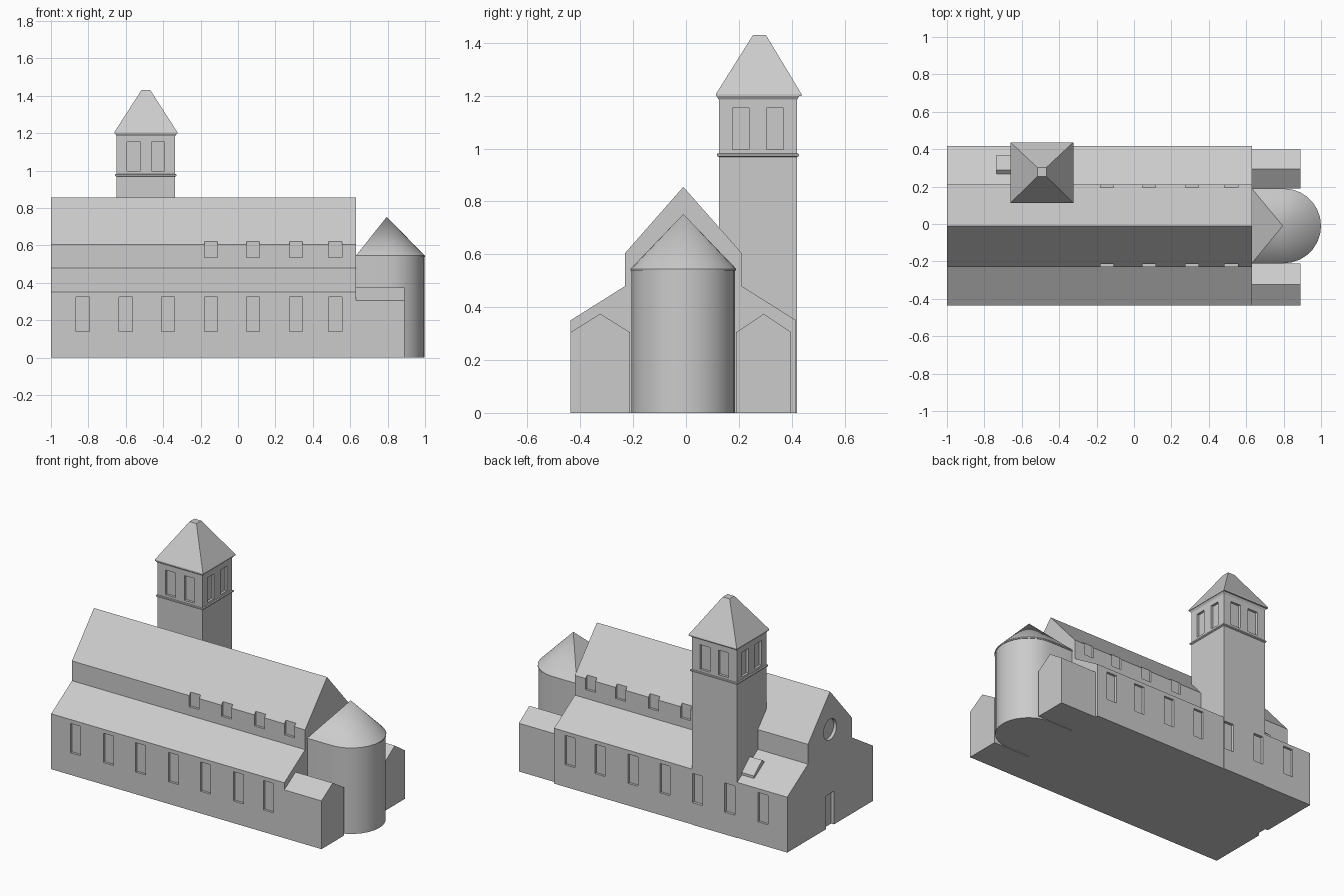
import bpy, bmesh, math

if "Cube" in bpy.data.objects:
    bpy.data.objects.remove(bpy.data.objects["Cube"])

stone = bpy.data.materials.new("grey stone")
stone.diffuse_color = (0.6, 0.6, 0.6, 1)
stone.use_nodes = True
stone.node_tree.nodes["Principled BSDF"].inputs["Base Color"].default_value = stone.diffuse_color
YC = -0.01          # axis of the nave


def make(name, verts, faces):
    me = bpy.data.meshes.new(name)
    me.from_pydata(verts, [], faces)
    bm = bmesh.new()
    bm.from_mesh(me)
    bmesh.ops.recalc_face_normals(bm, faces=bm.faces)
    bm.to_mesh(me)
    bm.free()
    me.materials.append(stone)
    ob = bpy.data.objects.new(name, me)
    bpy.context.collection.objects.link(ob)
    return ob


def loft(name, rings):
    """Skin a list of closed rings and cap both ends."""
    n = len(rings[0])
    verts = [p for r in rings for p in r]
    faces = [tuple(range(n)), tuple(range(len(verts) - n, len(verts)))]
    for k in range(len(rings) - 1):
        for i in range(n):
            j = (i + 1) % n
            faces.append((k * n + i, k * n + j, (k + 1) * n + j, (k + 1) * n + i))
    return make(name, verts, faces)


def extrude_x(name, profile, x0, x1):
    return loft(name, [[(x, y, z) for y, z in profile] for x in (x0, x1)])


def box(name, x0, x1, y0, y1, z0, z1):
    return extrude_x(name, [(y0, z0), (y1, z0), (y1, z1), (y0, z1)], x0, x1)


def cut(ob, cutters):
    for c in cutters:
        c.hide_render = True
        m = ob.modifiers.new("cut", 'BOOLEAN')
        m.operation = 'DIFFERENCE'
        m.solver = 'EXACT'
        m.object = c
    dg = bpy.context.evaluated_depsgraph_get()
    me = bpy.data.meshes.new_from_object(ob.evaluated_get(dg))
    ob.modifiers.clear()
    ob.data = me


# Nave and aisles: one basilica cross-section
half = [(0.427, 0), (0.427, 0.35), (0.22, 0.48), (0.22, 0.605)]
profile = [(YC + y, z) for y, z in half] + [(YC, 0.855)] + \
          [(YC - y, z) for y, z in reversed(half)]
nave = extrude_x("nave_and_aisles", profile, -1, 0.63)

# Bell tower with string course, flared cornice and truncated pyramid roof
levels = [(0, 0), (0.968, 0), (0.972, 0.007), (0.98, 0.007), (0.982, 0),
          (1.185, 0), (1.198, 0.008)]
TX, TY, HX, HY = -0.4925, 0.272, 0.157, 0.148


def rect(cx, cy, hx, hy, z):
    return [(cx - hx, cy - hy, z), (cx + hx, cy - hy, z),
            (cx + hx, cy + hy, z), (cx - hx, cy + hy, z)]


tower = loft("bell_tower", [rect(TX, TY, HX + o, HY + o, z) for z, o in levels])
loft("tower_roof", [rect(TX, 0.275, 0.168, 0.162, 1.198),
                    rect(TX, 0.275, 0.168, 0.162, 1.206),
                    rect(TX, 0.278, 0.024, 0.024, 1.43)])

# Window and door recesses
win_x = [-0.83, -0.6, -0.375, -0.145, 0.08, 0.31, 0.52]
W = 0.035
south, north, clerestory, belfry = [], [], [], []
for i, x in enumerate(win_x):
    south.append(box("cutter", x - W, x + W, -0.5, -0.422, 0.14, 0.325))
    north.append(box("cutter", x - W, x + W, 0.402, 0.5, 0.14, 0.325))
    if i > 2:
        for s in (-1, 1):
            a, b = sorted((YC + s * 0.205, YC + s * 0.26))
            clerestory.append(box("cutter", x - W, x + W, a, b, 0.535, 0.65))
door = box("cutter", -1.05, -0.98, YC - 0.04, YC + 0.04, -0.05, 0.21)
rose = extrude_x("cutter", [(YC + 0.065 * math.cos(t * math.pi / 12),
                             0.615 + 0.065 * math.sin(t * math.pi / 12))
                            for t in range(24)], -1.05, -0.98)
for s in (-1, 1):
    for o in (-0.065, 0.065):
        a, b = sorted((TY + s * (HY - 0.015), TY + s * (HY + 0.05)))
        belfry.append(box("cutter", TX + o - W, TX + o + W, a, b, 0.997, 1.153))
        a, b = sorted((TX + s * (HX - 0.015), TX + s * (HX + 0.05)))
        belfry.append(box("cutter", a, b, TY + o - 0.032, TY + o + 0.032, 0.997, 1.153))
cut(nave, south + north + clerestory + [door, rose])
cut(tower, north[1:3] + belfry)
for c in south + north + clerestory + belfry + [door, rose]:
    bpy.data.objects.remove(c)

# Stair dormer beside the tower
extrude_x("tower_dormer", [(0.37, 0.34), (0.37, 0.395), (0.29, 0.465),
                           (0.257, 0.437), (0.257, 0.34)], -0.735, -0.64)

# Gabled side chapels
for name, y0, y1 in (("south_chapel", -0.437, -0.212), ("north_chapel", 0.19, 0.398)):
    extrude_x(name, [(y0, 0), (y1, 0), (y1, 0.305), ((y0 + y1) / 2, 0.375),
                     (y0, 0.305)], 0.62, 0.89)


# Apse: straight sides with a half-round end
def apse_ring(r, z):
    arc = [(0.8 + r * math.cos(t), YC + r * math.sin(t), z)
           for t in (-math.pi / 2 + math.pi * k / 14 for k in range(15))]
    return [(0.63, YC - r, z)] + arc + [(0.63, YC + r, z)]


apse = loft("apse_wall", [apse_ring(0.196, 0), apse_ring(0.196, 0.54)])
ring = apse_ring(0.2, 0.538) + apse_ring(0.2, 0.545)
n = len(ring) // 2
faces = [tuple(range(n))]
for i in range(n):
    j = (i + 1) % n
    faces += [(i, j, n + j, n + i), (n + i, n + j, 2 * n)]
apse_roof = make("apse_roof", ring + [(0.795, YC, 0.752)], faces)
for ob in (apse, apse_roof):
    bpy.ops.object.select_all(action='DESELECT')
    ob.select_set(True)
    bpy.context.view_layer.objects.active = ob
    bpy.ops.object.shade_smooth_by_angle(angle=math.radians(30))
